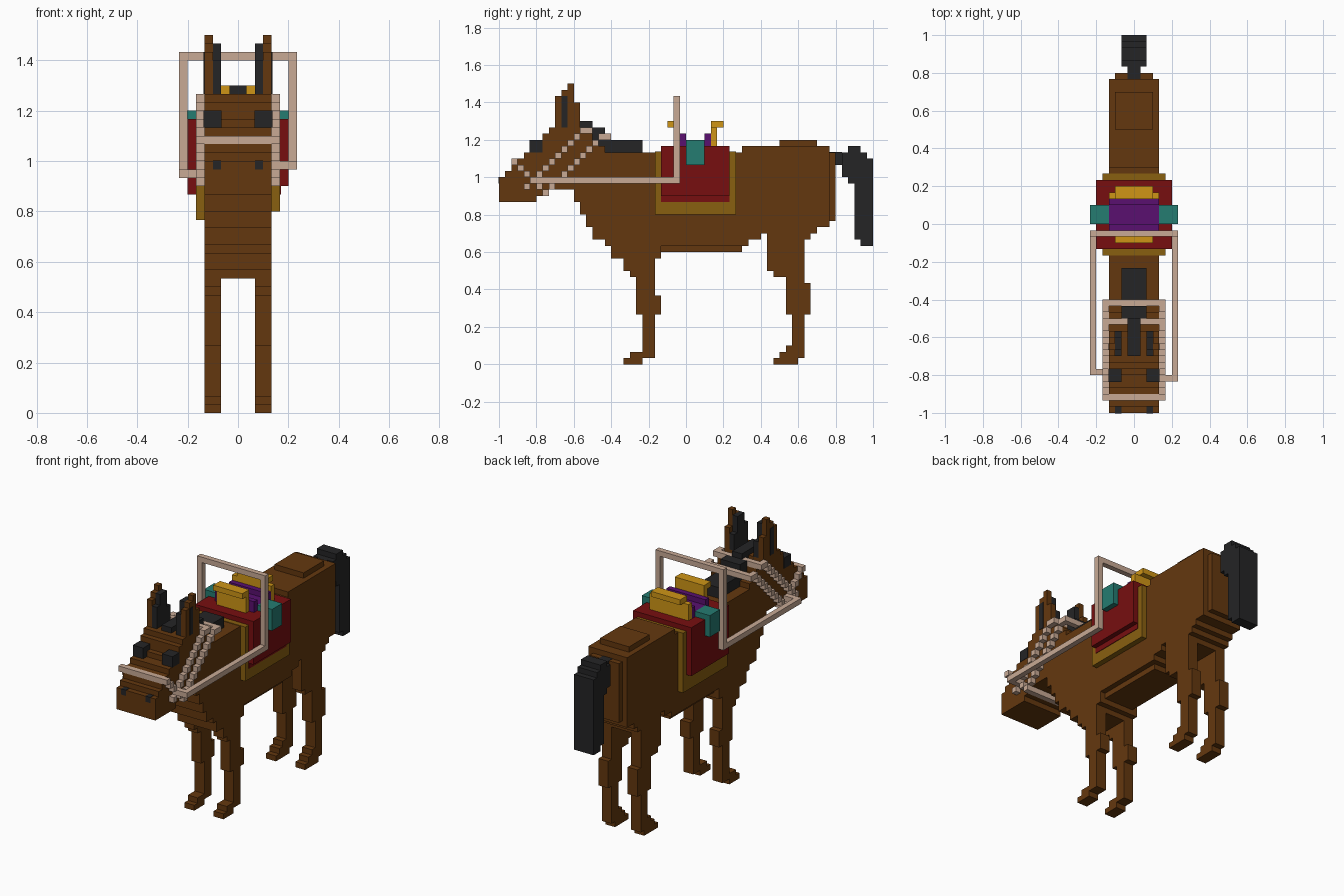
import bpy, bmesh

if "Cube" in bpy.data.objects:
    bpy.data.objects.remove(bpy.data.objects["Cube"])

U = 1 / 30  # one block of the grid; all sizes below are in blocks


def material(name, r, g, b):
    m = bpy.data.materials.new(name)
    m.diffuse_color = (r, g, b, 1)
    m.use_nodes = True
    m.node_tree.nodes["Principled BSDF"].inputs["Base Color"].default_value = m.diffuse_color
    return m


BROWN = material("brown_coat", 0.127, 0.039, 0.0045)
BLACK = material("black_hair", 0.018, 0.018, 0.019)
BEIGE = material("beige_strap", 0.58, 0.40, 0.30)
RED = material("red_cloth", 0.185, 0.0045, 0.005)
GOLD = material("dark_gold_blanket", 0.25, 0.115, 0.005)
YELLOW = material("yellow_wood", 0.62, 0.30, 0.008)
PURPLE = material("purple_seat", 0.10, 0.005, 0.16)
TEAL = material("teal_pad", 0.018, 0.20, 0.165)


def finish(name, bm, mat):
    bmesh.ops.recalc_face_normals(bm, faces=bm.faces)
    me = bpy.data.meshes.new(name)
    bm.to_mesh(me)
    bm.free()
    me.materials.append(mat)
    ob = bpy.data.objects.new(name, me)
    bpy.context.collection.objects.link(ob)
    return ob


def add_box(bm, x, y, z):
    """Box from three (low, high) ranges."""
    vs = [bm.verts.new((a * U, b * U, c * U)) for a in x for b in y for c in z]
    for f in ((0, 1, 3, 2), (4, 6, 7, 5), (0, 4, 5, 1), (2, 3, 7, 6), (0, 2, 6, 4), (1, 5, 7, 3)):
        bm.faces.new([vs[i] for i in f])


def boxes(name, mat, *items):
    bm = bmesh.new()
    for item in items:
        add_box(bm, *item)
    return finish(name, bm, mat)


def stepped(name, mat, x, start, runs, rows=False):
    """Stepped side profile extruded over x. Runs are (end, low, high)
    along y, or along z when rows is set."""
    low, high, s = [], [], start
    for end, lo, hi in runs:
        low += [(s, lo), (end, lo)]
        high += [(s, hi), (end, hi)]
        s = end
    pts = []
    for p in low + high[::-1]:
        if not pts or p != pts[-1]:
            pts.append(p)
    if rows:
        pts = [(b, a) for a, b in pts]
    bm = bmesh.new()
    face = bm.faces.new([bm.verts.new((x[0] * U, a * U, b * U)) for a, b in pts])
    ext = bmesh.ops.extrude_face_region(bm, geom=[face])
    verts = [v for v in ext["geom"] if isinstance(v, bmesh.types.BMVert)]
    bmesh.ops.translate(bm, verts=verts, vec=((x[1] - x[0]) * U, 0, 0))
    bmesh.ops.dissolve_limit(bm, angle_limit=0.01, verts=bm.verts, edges=bm.edges)
    return finish(name, bm, mat)


def sx(s, a, b):
    """x range on side s."""
    return (a, b) if s > 0 else (-b, -a)


# Head, neck and trunk in one stepped profile
stepped("body", BROWN, (-4, 4), -30, [
    (-29, 26, 30), (-28, 26, 31), (-27, 26, 32), (-26, 26, 33), (-24, 26, 34),
    (-23, 27, 35), (-22, 28, 37), (-18, 28, 38), (-17, 26, 38), (-16, 24, 37),
    (-15, 22, 37), (-14, 20, 36), (-13, 20, 35), (-12, 19, 34), (-10, 17, 34),
    (-5, 16, 34), (-4, 17, 34), (9, 19, 34), (10, 19, 35), (12, 20, 35),
    (13, 21, 35), (19, 19, 35), (20, 20, 35), (21, 21, 35), (23, 22, 35)])
boxes("belly", BROWN, ((-3, 3), (-4, 9), (18, 19)))
boxes("rump", BROWN, ((-3, 3), (15, 21), (35, 36)), ((-3, 3), (23, 24), (23, 34)))

# Legs, ears, eyes and nostrils on both sides
for s, tag in ((1, "right"), (-1, "left")):
    stepped("front_leg_" + tag, BROWN, sx(s, 2, 4), 0, [
        (1, -10, -7), (2, -9, -5), (8, -7, -5), (11, -8, -4),
        (14, -8, -5), (15, -9, -5), (16, -10, -5)], rows=True)
    stepped("hind_leg_" + tag, BROWN, sx(s, 2, 4), 0, [
        (1, 14, 18), (2, 15, 19), (3, 16, 19), (8, 17, 19), (13, 16, 20),
        (14, 16, 19), (15, 14, 19), (19, 13, 19)], rows=True)
    stepped("ear_" + tag, BROWN, sx(s, 3, 4), -21, [
        (-20, 37, 43), (-19, 37, 44), (-18, 37, 45), (-17, 37, 42)])
    stepped("inner_ear_" + tag, BLACK, sx(s, 2, 3), -21, [
        (-20, 37, 42), (-18, 37, 44), (-17, 37, 41)])
    boxes("ear_stripe_" + tag, BLACK, (sx(s, 3.9, 4.08), (-20, -19), (38, 43)))
    boxes("eye_" + tag, BLACK, (sx(s, 1.95, 4.08), (-25.08, -23), (34, 36)))
    boxes("nostril_" + tag, BLACK, (sx(s, 2, 3), (-30.06, -29), (29, 30.06)))

# Mane and tail
boxes("forelock", BLACK, ((-1, 1), (-21, -15), (37, 39)))
stepped("mane", BLACK, (-2, 2), -15, [(-13, 34, 38), (-7, 33, 36)])
boxes("tail_root", BLACK, ((-1, 1), (23, 25), (32, 34.05)))
stepped("tail", BLACK, (-2, 2), 25, [
    (26, 30, 34), (27, 29, 35), (28, 20, 35), (29, 19, 34), (30, 19, 33)])

# Saddle blanket, cloth and pads
boxes("blanket", GOLD, ((4, 5), (-5, 8), (24, 34.1)), ((-5, -4), (-5, 8), (23, 34.1)),
      ((-4, 4), (-5, 8), (33.5, 34.1)))
boxes("saddle_cloth", RED, ((-6, 6), (-4, 7), (34, 35)), ((5, 6), (-4, 7), (27, 34)),
      ((-6, -5), (-4, 7), (26, 34)), ((4.5, 5.1), (-4, 7), (26, 27)))
boxes("side_pads", TEAL, ((4, 7), (0, 3), (32, 36)), ((-7, -4), (0, 3), (32, 36)))
boxes("seat", PURPLE, ((-4, 4), (-1, 4), (35, 36)), ((-4, 4), (-1, 0), (36, 37)),
      ((-4, 4), (3, 4), (36, 37)))
boxes("pommel", YELLOW, ((-3, 3), (-2, -1), (35, 39)), ((-3, 3), (-3, -2), (38, 39)))
boxes("cantle", YELLOW, ((-4, 4), (4, 5), (35, 38)), ((-3, 3), (4, 6), (38, 39)))

# Bridle: diagonal cheek straps joined by bands across the head
bridle = [((-5, 5), (-28, -27), (32, 33)), ((-5, 5), (-16, -15), (37, 38)),
          ((-5, 5), (-13, -12), (36, 37)), ((-5, 5), (-23, -22), (27, 28))]
for s in (1, -1):
    cells = [(k, 4 - k) for k in range(-27, -22)]
    cells += [(k, k + 54) for k in range(-26, -16)]
    cells += [(k, k + 50) for k in range(-22, -13)]
    for k, z in dict.fromkeys(cells):
        bridle.append((sx(s, 4, 5), (k, k + 1), (z, z + 1)))
boxes("bridle", BEIGE, *bridle)

# Reins running back to a raised hoop over the saddle
reins = [((-7, 7), (-2, -1), (42, 43))]
for s, z, y in ((1, 29, -25), (-1, 28, -24)):
    reins += [(sx(s, 6, 7), (-2, -1), (z, 42)), (sx(s, 6, 7), (y, -2), (z, z + 1)),
              (sx(s, 4, 6), (y, y + 1), (z, z + 1))]
boxes("reins", BEIGE, *reins)
